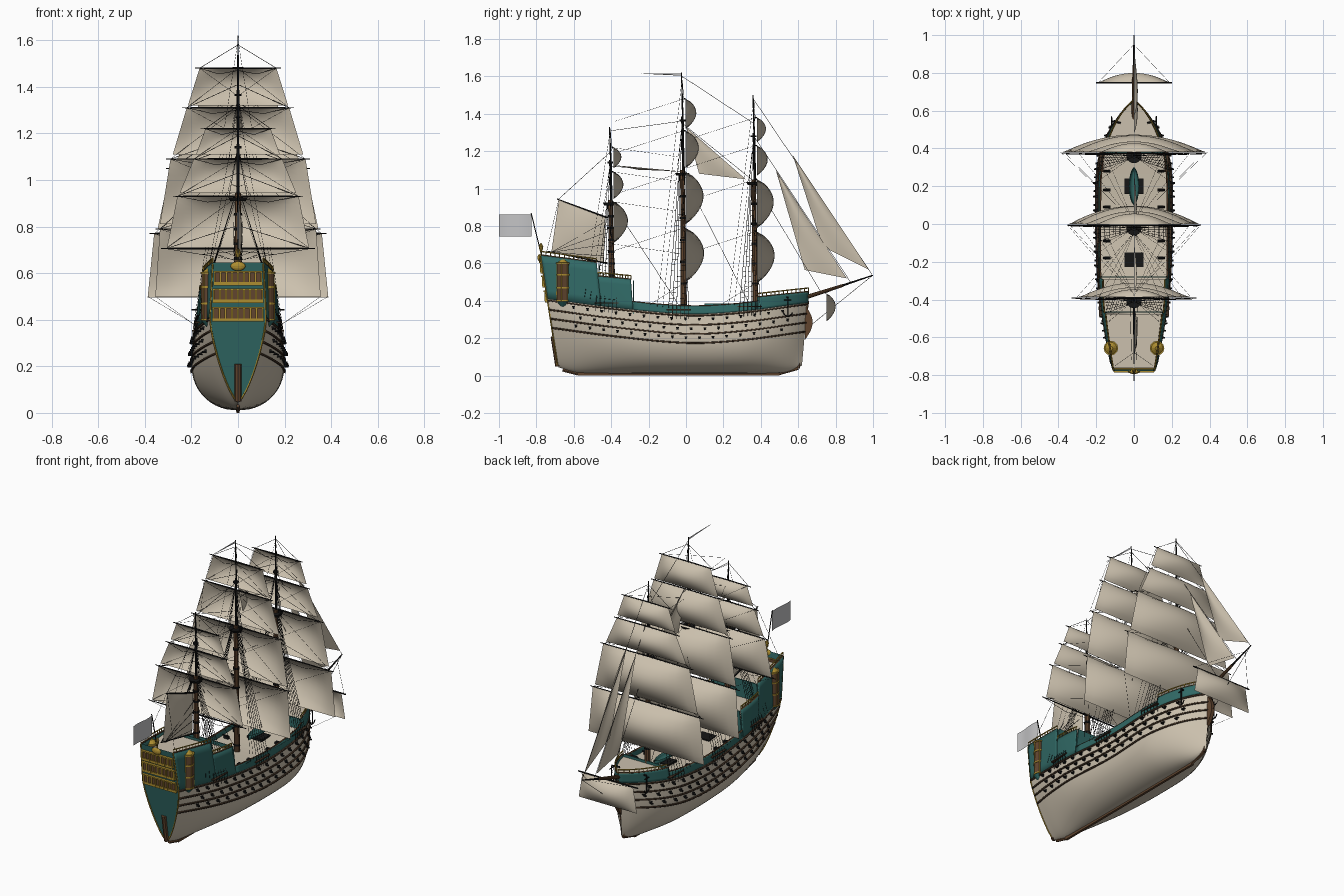
import bpy, bmesh, math
from mathutils import Vector as V

if "Cube" in bpy.data.objects:
    bpy.data.objects.remove(bpy.data.objects["Cube"])

COL = {"cream": (.60, .53, .42), "teal": (.03, .14, .13), "brown": (.12, .06, .028), "dark_brown": (.055, .032, .018),
       "black": (.008, .008, .008), "gold": (.42, .27, .03), "flag_grey": (.55, .55, .56)}
MAT = {}
for k, c in COL.items():
    MAT[k] = bpy.data.materials.new(k)
    MAT[k].diffuse_color = (*c, 1)

def finish(name, bm, mat, smooth=True, thick=0, fix=True):
    if fix:
        bmesh.ops.recalc_face_normals(bm, faces=bm.faces)
    for f in bm.faces:
        f.smooth = smooth
    for e in bm.edges:
        if len(e.link_faces) == 2 and e.calc_face_angle(0) > .6:
            e.smooth = False
    me = bpy.data.meshes.new(name)
    bm.to_mesh(me)
    bm.free()
    me.materials.append(MAT[mat])
    ob = bpy.data.objects.new(name, me)
    bpy.context.collection.objects.link(ob)
    if thick:
        m = ob.modifiers.new("thickness", 'SOLIDIFY')
        m.thickness, m.offset = thick, 0

def tube(bm, p, q, r, r2=None, n=8):
    p, q = V(p), V(q)
    r2 = r if r2 is None else r2
    rot = (q - p).to_track_quat('Z', 'Y')
    a, b = [[bm.verts.new(c + rot @ V((math.cos(2*math.pi*i/n)*s, math.sin(2*math.pi*i/n)*s, 0))) for i in range(n)]
            for c, s in ((p, r), (q, r2))]
    for i in range(n):
        bm.faces.new((a[i], a[(i+1) % n], b[(i+1) % n], b[i]))
    bm.faces.new(a[::-1])
    bm.faces.new(b)

def path(bm, pts, r, n=5):
    for p, q in zip(pts, pts[1:]):
        tube(bm, p, q, r, n=n)

def box(bm, c, s):
    for v in bmesh.ops.create_cube(bm, size=1)["verts"]:
        v.co = V(c) + V((v.co.x*s[0], v.co.y*s[1], v.co.z*s[2]))

def grid(bm, fn, nu, nv):
    g = [[bm.verts.new(fn(i/nu, j/nv)) for j in range(nv+1)] for i in range(nu+1)]
    for i in range(nu):
        for j in range(nv):
            bm.faces.new((g[i][j], g[i+1][j], g[i+1][j+1], g[i][j+1]))

def curve(*k):
    def slope(i):
        a, b = k[max(i-1, 0)], k[min(i+1, len(k)-1)]
        return (b[1]-a[1])/(b[0]-a[0])
    def f(x):
        x = min(max(x, k[0][0]), k[-1][0])
        i = max(j for j in range(len(k)-1) if x >= k[j][0])
        h = k[i+1][0]-k[i][0]
        t = (x-k[i][0])/h
        return ((2*t**3-3*t*t+1)*k[i][1] + (t**3-2*t*t+t)*h*slope(i)
                + (3*t*t-2*t**3)*k[i+1][1] + (t**3-t*t)*h*slope(i+1))
    return f

# hull shape functions: n is the station, from stern N0 to bow N1
N0, N1 = -.74, .645
width = curve((-.74, .12), (-.6, .148), (-.4, .18), (-.2, .195), (.1, .2), (.3, .193), (.42, .163), (.52, .115), (.6, .055), (.645, .004))
turn = curve((-.74, .40), (-.5, .3), (-.2, .22), (.3, .22), (.645, .27))
keel = curve((-.74, .045), (-.65, .018), (-.5, .012), (.45, .012), (.57, .02), (.645, .055))
power = curve((-.74, 1.35), (-.4, 1.9), (0, 2.1), (.3, 2.1), (.645, 1.9))
sheer = curve((-.74, .41), (-.4, .365), (0, .33), (.3, .345), (.645, .39))
tumble = curve((-.74, .075), (-.4, .075), (-.1, .13), (.2, .15), (.645, .13))

def half(n, z):
    zr, zk = turn(n), keel(n)
    if z < zr:
        u, p = max(0, (z-zk)/(zr-zk)), power(n)
        return width(n)*(1-(1-min(u, 1))**p)**(1/p)
    return width(n)*(1-tumble(n)*((z-zr)/.2)**1.3)

def hp(n, z, side=1, out=0):
    s = (n-N0)/(N1-N0)
    return V((side*(half(n, z)+out), (1-s)*(-.675-.155*z)+s*(.615+.09*z), z))

def strip(bm, a, b, lo, hi, out=0, nu=40, nv=1, ease=1):
    for side in (-1, 1):
        def f(u, v):
            n = a+(b-a)*u
            return hp(n, lo(n)+(hi(n)-lo(n))*v**ease, side, out)
        grid(bm, f, nu, nv)

# hull planking, keel, stem, rudder
bm = bmesh.new()
strip(bm, N0, N1, keel, sheer, nu=48, nv=18, ease=1.5)
bmesh.ops.remove_doubles(bm, verts=bm.verts, dist=.0005)
finish("hull", bm, "cream")
bm = bmesh.new()
grid(bm, lambda u, v: hp(N0, .05+.595*v, 2*u-1 or 1e-4) + V((0, -.002, 0)), 6, 24)
finish("transom", bm, "teal", False)
bm = bmesh.new()
box(bm, (0, -.04, .009), (.014, 1.08, .018))
path(bm, [(0, -.58, .009), (0, -.66, .03)], .008)
path(bm, [(0, .49, .009), (0, .6, .04), (0, .65, .4)], .009)
tube(bm, (0, -.684, .05), (0, -.709, .21), .015, n=8)
finish("keel_and_rudder", bm, "brown", False)
bm = bmesh.new()
bm.faces.new([bm.verts.new((0, .635+.042*math.sin(math.pi*i/12), .19+.19*i/12)) for i in range(13)])
finish("beakhead_knee", bm, "brown", False, .02)

# wales
bm = bmesh.new()
for d in (.008, .058, .106, .155):
    strip(bm, N0, N1, lambda n: sheer(n)-d-.004, lambda n: sheer(n)-d+.004, .003)
finish("wales", bm, "dark_brown", True, .008)

# bulwarks with stepped tops, rails and balustrades
levels = [(-.74, -.46, lambda n: .605-.14*(n+.46)), (-.46, -.29, lambda n: .515-.1*(n+.29)),
          (-.29, .38, lambda n: sheer(n)+.042), (.38, N1, lambda n: .42+.11*(n-.38))]
bul, gold, cap = bmesh.new(), bmesh.new(), bmesh.new()
for i, (a, b, top) in enumerate(levels):
    strip(bul, a, b, sheer, top, nu=16, nv=5)
    for s in (-1, 1):
        pts = [hp(a+(b-a)*k/12, top(a+(b-a)*k/12), s) for k in range(13)]
        path(cap, pts, .005)
        if i != 2:
            up = V((0, 0, .02))
            path(gold, [p+up for p in pts], .0035)
            for p in pts:
                tube(gold, p, p+up, .0025, n=4)
finish("bulwarks", bul, "teal", True, .008)
finish("rail_caps", cap, "brown", False)
for s in (-1, 1):
    path(gold, [hp(N0, .06+.58*k/16, s)+V((0, -.003, 0)) for k in range(17)], .004)
finish("gold_rails", gold, "gold", False)

# decks and the bulkheads between them
bm = bmesh.new()
for a, b, z in ((-.735, -.46, lambda n: .59), (-.46, -.29, lambda n: .495), (-.3, .39, lambda n: sheer(n)+.005), (.38, .64, lambda n: .405)):
    def f(u, v):
        n = a+(b-a)*u
        p = hp(n, z(n), 1, -.002)
        return V((p.x*(2*v-1), p.y, p.z))
    grid(bm, f, 16, 2)
for f in bm.faces:
    f.normal_update()
    if f.normal.z < 0:
        f.normal_flip()
finish("decks", bm, "cream", False, fix=False)
bm = bmesh.new()
for n, lo, hi in ((-.46, .49, .6), (-.29, .33, .51), (.38, .34, .42)):
    grid(bm, lambda u, v: V((hp(n, lo+(hi-lo)*v).x*(2*u-1), hp(n, lo).y, lo+(hi-lo)*v)), 2, 2)
finish("bulkheads", bm, "teal", False, .006)
bm = bmesh.new()
for y in (.2, -.19):
    box(bm, (0, y, .342), (.1, .08, .02))
finish("hatches", bm, "black", False)
bm = bmesh.new()
grid(bm, lambda u, v: V((.026*math.sin(math.pi*u)**.6*math.cos(math.pi*v), .1+.2*u, .385-.026*math.sin(math.pi*v))), 12, 8)
finish("ship_boat", bm, "teal", True, .004)

# three rows of guns, deck guns, anchors and catheads
bm = bmesh.new()
for row, d in enumerate((.03, .081, .129)):
    for i in range(16):
        n = -.61+i*.075+(row % 2)*.03
        for s in (-1, 1):
            p = hp(n, sheer(n)-d, s)
            box(bm, p+V((0, 0, .007)), (.016, .016, .005))
            tube(bm, p, p+V((s*.018, 0, -.001)), .006, .0045, 6)
for y in (-.18, -.09, .09, .18, .28):
    for s in (-1, 1):
        z = sheer(y)
        box(bm, (s*.14, y, z+.013), (.03, .014, .014))
        tube(bm, (s*.13, y, z+.022), (s*.165, y, z+.022), .005, n=6)
finish("guns", bm, "black", False)
bm = bmesh.new()
for s in (-1, 1):
    x = s*.118
    tube(bm, (s*.07, .535, .42), (x, .545, .42), .005, n=6)
    tube(bm, (x, .545, .42), (x, .545, .32), .0035, n=6)
    tube(bm, (x, .525, .405), (x, .565, .405), .003, n=6)
    path(bm, [(x, .545+.025*math.sin(t), .345-.027*math.cos(t)) for t in [-1.3+.433*k for k in range(7)]], .0035)
finish("anchors", bm, "black", False)

# stern gallery, quarter galleries and lantern
bm, win, cone = bmesh.new(), bmesh.new(), bmesh.new()
for z0, w in ((.425, .106), (.505, .104), (.58, .1)):
    y = -.68-.155*z0
    box(win, (0, y, z0), (2*w, .008, .05))
    for dz, t in ((-.026, .014), (.026, .007)):
        box(bm, (0, y-.004-.155*dz, z0+dz), (2*w+.01, .018, t))
    for i in range(9):
        box(bm, (w*(i/4-1), y-.004, z0), (.008, .014, .052))
for v in bmesh.ops.create_uvsphere(bm, u_segments=12, v_segments=8, radius=1)["verts"]:
    v.co = V((v.co.x*.032, v.co.y*.012-.782, v.co.z*.02+.63))
for s in (-1, 1):
    x, y = s*(half(-.644, .5)-.011), -.657
    tube(win, (x, y, .4), (x, y, .6), .036, .034, 12)
    tube(cone, (x*.92, y, .352), (x, y, .405), .008, .038, 12)
    for z in (.4, .47, .54, .6):
        tube(bm, (x, y, z-.004), (x, y, z+.004), .0385, n=12)
    for k in range(12):
        a = 2*math.pi*(k+.5)/12
        if k % 2:
            tube(bm, (x+.036*math.cos(a), y+.036*math.sin(a), .4), (x+.034*math.cos(a), y+.034*math.sin(a), .6), .0025, n=4)
    tube(bm, (x, y, .6), (x, y, .622), .036, .01, 12)
tube(bm, (0, -.775, .64), (0, -.775, .67), .004)
tube(bm, (0, -.775, .67), (0, -.775, .69), .008, .012)
tube(bm, (0, -.775, .69), (0, -.775, .71), .012, .002)
finish("gallery_trim", bm, "gold", False)
finish("gallery_windows", win, "brown", False)
finish("gallery_brackets", cone, "teal", False)

# masts: y, base, lower top, upper top, sails as (top z, half width, foot z, half width)
masts = [(-.405, .48, .94, 1.33, [(1.22, .14, 1.11, .18), (1.09, .19, .945, .25), (.93, .26, .71, .305)]),
         (-.02, .32, 1.1, 1.62, [(1.48, .165, 1.32, .215), (1.31, .22, 1.11, .28), (1.09, .29, .81, .335), (.79, .335, .5, .355)]),
         (.362, .33, 1.05, 1.5, [(1.38, .15, 1.25, .195), (1.23, .2, 1.07, .27), (1.05, .29, .79, .345), (.77, .36, .495, .388)])]

def sail(bm, a, b, c, d, bulge):
    a, b, c, d, bulge = map(V, (a, b, c, d, bulge))
    def f(u, v):
        w = math.sin(math.pi*v**.9)**.8 if 0 < v < 1 else 0
        return a.lerp(b, u).lerp(d.lerp(c, u), v) + bulge*w*(1-(2*u-1)**2)
    grid(bm, f, 14, 12)

low, spar, cloth, rope, chan = [bmesh.new() for _ in range(5)]
def line(p, q, r=.0013):
    tube(rope, p, q, r, n=3)

for k, (y, base, mid, top, sails) in enumerate(masts):
    tube(low, (0, y+.01, base), (0, y, mid), .017, .012, 10)
    for i in range(7):
        z = base+.05+(mid-base-.08)*i/6
        tube(spar, (0, y+.01*(mid-z)/(mid-base), z), (0, y+.01*(mid-z)/(mid-base), z+.012), .0185, .018, 10)
    tube(spar, (0, y+.008, mid-.08), (0, y, mid+(top-mid)*.55), .008, .006)
    tube(spar, (0, y+.004, mid+(top-mid)*.45), (0, y-.004, top), .005, .0025)
    tube(spar, (0, y, mid-.03), (0, y, mid-.015), .033, .041, 14)
    zc = mid+(top-mid)*.5
    tube(spar, (0, y, zc), (0, y, zc+.01), .016, n=8)
    yf = y+.018
    yards = [(s[0], s[1]) for s in sails] + ([(.705, .31)] if k == 0 else [])
    for zt, wt, zb, wb in sails:
        sail(cloth, (-wt, yf, zt), (wt, yf, zt), (wb, yf, zb), (-wb, yf, zb), (0, .32*(zt-zb)+.006, 0))
    for i, (z, w) in enumerate(yards):
        for s in (-1, 1):
            tube(spar, (0, yf-.005, z), (s*(w+.02), yf-.005, z), .005, .0022, 6)
            tip = V((s*w, yf-.01, z))
            line(tip, (0, y, z+.1))
            path(rope, [tip, (s*w*.5, yf-.015, z-.025), (0, yf-.015, z-.01)], .0012, 3)
            line(tip, (0, y-.36 if k else y+.36, z-.12 if k else z-.05), .0008)
            if i+1 < len(yards):
                line((0, y, z), (s*yards[i+1][1], yf-.008, yards[i+1][0]), .0008)
    # shrouds, ratlines, channels and backstays
    for s in (-1, 1):
        feet = []
        for i in range(6):
            n = y+.03-.022*i
            feet.append(hp(n, sheer(n)+.02, s, .012))
        head = [V((s*.02, y-.004*i, mid-.03)) for i in range(6)]
        for p, q in zip(feet, head):
            line(p, q, .0014)
            line(p, p-V((s*.006, 0, .05)), .002)
        for j in range(1, 20):
            t = j/24
            line(feet[0].lerp(head[0], t), feet[-1].lerp(head[-1], t), .0007)
        c = (feet[0]+feet[-1])/2
        box(chan, c-V((s*.006, 0, 0)), (.02, .13, .006))
        for i in range(3):
            line((s*.04, y-.012*i, mid-.015), (0, y, zc))
        for i, zz in enumerate((zc, top-.02)):
            n = y-.11-.03*i
            line(hp(n, sheer(n)+.03, s, .012), (0, y, zz), .0008)
    if sails[-1][2] < .6:
        for s in (-1, 1):
            line((s*sails[-1][3], yf, .5), hp(y-.18, .38, s, .01), .0008)

# fore-and-aft sails, spritsail and spanker
for a, b, c, d, w in (((.57, 1.18), (.57, 1.18), (.98, .565), (.73, .69), .02), ((.48, 1.1), (.48, 1.1), (.86, .52), (.635, .565), .02),
                      ((0, 1.33), (0, 1.33), (.32, 1.05), (.07, 1.08), .015), ((-.38, 1.125), (-.38, 1.125), (-.05, 1.095), (-.25, 1.1), .015),
                      ((-.68, .94), (-.43, .85), (-.44, .6), (-.72, .66), .018)):
    sail(cloth, (0, *a), (0, *b), (0, *c), (0, *d), (w, 0, 0))
sail(cloth, (-.17, .75, .44), (.17, .75, .44), (.195, .75, .29), (-.195, .75, .29), (0, .05, 0))
finish("sails", cloth, "cream")
tube(spar, (-.2, .747, .443), (.2, .747, .443), .004, n=6)
tube(spar, (0, -.42, .845), (0, -.69, .945), .005, .003, 6)
tube(spar, (0, -.42, .6), (0, -.74, .665), .005, .003, 6)
tube(spar, (0, .77, .46), (0, 1.0, .537), .007, .003)
tube(low, (0, .55, .39), (0, .84, .483), .014, .008, 10)
tube(spar, (0, -.772, .64), (0, -.828, .87), .003, n=6)
finish("lower_masts_and_bowsprit", low, "brown")
finish("yards_and_topmasts", spar, "black")
finish("channels", chan, "dark_brown", False)

# stays between masts, and spanker lines
for p, q in (((1.6, -.02), (1.35, .36)), ((1.07, -.01), (.38, .34)), ((1.35, -.02), (1.05, .35)), ((1.31, -.4), (1.36, -.03)),
             ((.93, -.4), (.38, -.04)), ((1.12, -.4), (1.09, -.03)), ((1.48, .36), (.54, .995)), ((1.27, .37), (.5, .88)),
             ((1.03, .37), (.45, .72)), ((1.2, -.4), (.945, -.68)), ((.53, .99), (.26, .655))):
    line((0, p[1], p[0]), (0, q[1], q[0]))
for s in (-1, 1):
    for i in range(4):
        line((s*.012, -.72, .66), (s*.02, -.44, .64+.06*i))
    line((0, -.68, .945), (s*.1, -.75, .64), .001)
    line((s*.19, .747, .443), (0, .95, .52), .001)
finish("rigging", rope, "black", False)

# ensign and masthead pennant
bm = bmesh.new()
grid(bm, lambda u, v: V((.004*math.sin(6*u), -.825-.175*u, .745+.118*v)), 10, 3)
finish("ensign", bm, "flag_grey")
bm = bmesh.new()
sail(bm, (0, -.026, 1.616), (0, -.24, 1.617), (0, -.24, 1.615), (0, -.026, 1.604), (.004, 0, 0))
finish("pennant", bm, "flag_grey")

for m in bpy.data.materials:
    if m.users and not m.is_grease_pencil:
        m.use_nodes = True
        m.node_tree.nodes["Principled BSDF"].inputs["Base Color"].default_value = m.diffuse_color
